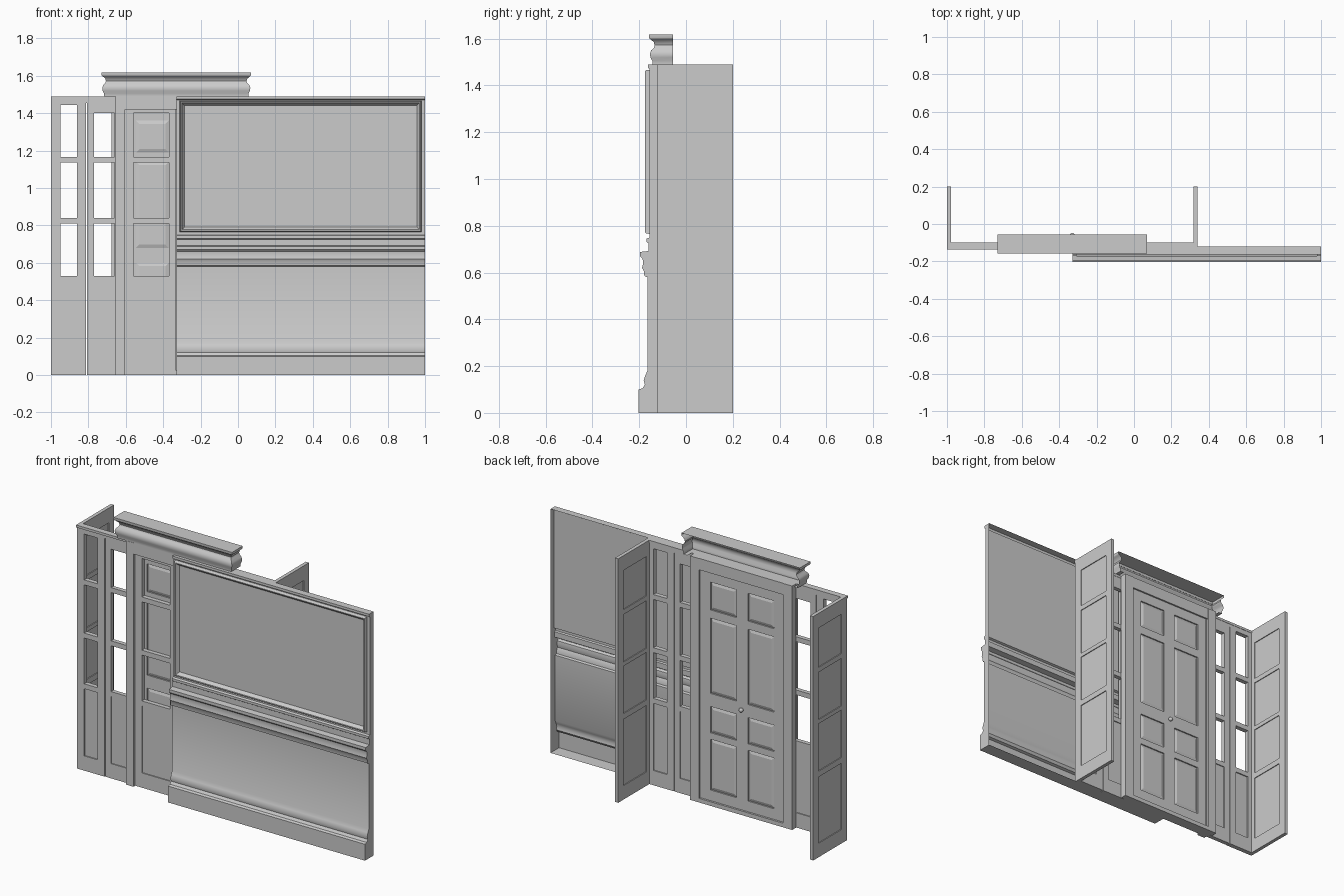
import bpy, bmesh

if "Cube" in bpy.data.objects:
    bpy.data.objects.remove(bpy.data.objects["Cube"])

C = -0.33          # centre line of the door and screen
TOP = 1.49


def finish(name, bm, smooth=False, recalc=True):
    bmesh.ops.remove_doubles(bm, verts=bm.verts, dist=1e-5)
    if recalc:
        bmesh.ops.recalc_face_normals(bm, faces=bm.faces)
    me = bpy.data.meshes.new(name)
    bm.to_mesh(me)
    bm.free()
    ob = bpy.data.objects.new(name, me)
    bpy.context.collection.objects.link(ob)
    if smooth:
        bpy.ops.object.select_all(action='DESELECT')
        ob.select_set(True)
        bpy.context.view_layer.objects.active = ob
        bpy.ops.object.shade_smooth_by_angle(angle=0.6)
    return ob


def quad(bm, pts):
    return bm.faces.new([bm.verts.new(p) for p in pts])


def box(name, x0, x1, y0, y1, z0, z1):
    bm = bmesh.new()
    bmesh.ops.create_cube(bm, size=1)
    for v in bm.verts:
        v.co = (x0 if v.co.x < 0 else x1, y0 if v.co.y < 0 else y1, z0 if v.co.z < 0 else z1)
    return finish(name, bm)


def leaf(name, us, vs, half, place, fill, raised=0):
    """Stile-and-rail leaf: odd cells are openings; fill = half thickness per row (0 = hole)."""
    bm = bmesh.new()
    nu, nv = len(us) - 1, len(vs) - 1

    def depth(i, j):
        if not (0 <= i < nu and 0 <= j < nv):
            return 0
        return fill[j // 2] if i % 2 and j % 2 else half

    panels = []
    for i in range(nu):
        for j in range(nv):
            d = depth(i, j)
            u0, u1, v0, v1 = us[i], us[i + 1], vs[j], vs[j + 1]
            if d:
                for s in (-d, d):
                    f = quad(bm, [place(u0, s, v0), place(u1, s, v0), place(u1, s, v1), place(u0, s, v1)])
                    if d != half:
                        panels.append(f)
            sides = [(-1, 0, (u0, v0), (u0, v1)), (1, 0, (u1, v0), (u1, v1)),
                     (0, -1, (u0, v0), (u1, v0)), (0, 1, (u0, v1), (u1, v1))]
            for di, dj, a, b in sides:
                e = depth(i + di, j + dj)
                if d <= e:
                    continue
                spans = [(-d, d)] if e == 0 else [(-d, -e), (e, d)]
                for s, t in spans:
                    quad(bm, [place(a[0], s, a[1]), place(b[0], s, b[1]),
                              place(b[0], t, b[1]), place(a[0], t, a[1])])
    bmesh.ops.remove_doubles(bm, verts=bm.verts, dist=1e-5)
    bmesh.ops.recalc_face_normals(bm, faces=bm.faces)
    if raised:
        bmesh.ops.inset_individual(bm, faces=panels, thickness=0.025, depth=raised)
    return finish(name, bm)


# Glazed screen: three leaves each side of the centre line
rows = [0, 0.09, 0.50, 0.53, 0.81, 0.84, 1.135, 1.165, 1.40, 1.455]
tall = rows[:-2] + [1.445, 1.47]
fill = [0.007, 0, 0, 0]
for s, side in ((-1, "left"), (1, "right")):
    def at(y):
        return lambda u, w, v: (C + s * u, y + w, v)
    leaf("inner_screen_leaf_" + side, [0.001, 0.04, 0.23, 0.275], rows, 0.013, at(-0.115), fill)
    leaf("middle_screen_leaf_" + side, [0.32, 0.33, 0.44, 0.478], rows, 0.013, at(-0.113), fill)
    leaf("outer_screen_leaf_" + side, [0.482, 0.53, 0.62, 0.67], tall, 0.014, at(-0.114), fill)

    # Solid panelled return walls
    leaf("return_wall_" + side, [-0.1, -0.075, 0.15, 0.2],
         [0, 0.085, 0.49, 0.525, 0.815, 0.84, 1.13, 1.16, 1.40, TOP], 0.011,
         lambda u, w, v: (C + s * 0.659 + w, u, v), [0.006] * 4)

    # Door posts with a raised back architrave
    a, b = sorted((C + s * 0.275, C + s * 0.325))
    box("door_post_" + side, a, b, -0.145, -0.07, 0, TOP)
    a, b = sorted((C + s * 0.285, C + s * 0.345))
    box("architrave_" + side, a, b, -0.098, -0.06, 0, TOP)

box("screen_head", C - 0.67, C + 0.67, -0.128, -0.1, 1.455, 1.475)
box("screen_cap", C - 0.67, C + 0.67, -0.135, -0.098, 1.475, TOP)
box("door_head", C - 0.325, C + 0.325, -0.143, -0.062, 1.42, TOP)
box("door_sill", C - 0.325, C + 0.325, -0.128, -0.06, 0, 0.025)

# Eight-panel door with raised fields
leaf("door", [C - 0.275, C - 0.215, C - 0.04, C + 0.04, C + 0.215, C + 0.275],
     [0.025, 0.09, 0.40, 0.44, 0.60, 0.68, 1.14, 1.19, 1.36, 1.42], 0.013,
     lambda u, w, v: (u, -0.085 + w, v), [0.005] * 4, raised=0.006)

# Knob on the door's rear face
bm = bmesh.new()
bmesh.ops.create_uvsphere(bm, u_segments=16, v_segments=10, radius=0.013)
bmesh.ops.translate(bm, verts=bm.verts, vec=(C, -0.06, 0.64))
finish("door_knob", bm, True)

# Hood cornice: profile swept round three sides, open at the back
profile = [(0, 1.49), (0.026, 1.49), (0.026, 1.505), (0.034, 1.52), (0.036, 1.535), (0.031, 1.55),
           (0.02, 1.56), (0.016, 1.572), (0.02, 1.585), (0.032, 1.596), (0.038, 1.60),
           (0.04, 1.603), (0.04, 1.617), (0, 1.617)]
bm = bmesh.new()


def ring(o, z):
    return [(C - 0.36 - o, -0.055, z), (C - 0.36 - o, -0.118 - o, z),
            (C + 0.36 + o, -0.118 - o, z), (C + 0.36 + o, -0.055, z)]


for p, q in zip(profile, profile[1:]):
    r, t = ring(*p), ring(*q)
    for i in range(3):
        quad(bm, [r[i], r[i + 1], t[i + 1], t[i]])
quad(bm, ring(0, 1.617))
finish("hood_cornice", bm, True)

# Wainscot wall: moulded profile run along x, hollow behind
section = [(-0.12, 0), (-0.203, 0), (-0.203, 0.10), (-0.186, 0.105), (-0.176, 0.12), (-0.181, 0.14),
           (-0.174, 0.16), (-0.165, 0.18), (-0.165, 0.58), (-0.178, 0.585), (-0.18, 0.605),
           (-0.188, 0.62), (-0.183, 0.64), (-0.186, 0.66), (-0.196, 0.67), (-0.196, 0.688),
           (-0.16, 0.692), (-0.16, 0.725), (-0.168, 0.73), (-0.168, 0.745), (-0.155, 0.75),
           (-0.155, 1.47), (-0.163, 1.475), (-0.163, TOP), (-0.12, TOP)]
bm = bmesh.new()
for (y0, z0), (y1, z1) in zip(section, section[1:]):
    quad(bm, [(-0.33, y0, z0), (1, y0, z0), (1, y1, z1), (-0.33, y1, z1)])
for x in (-0.33, 1):
    quad(bm, [(x, y, z) for y, z in section])
finish("wainscot_wall", bm, True)

# Moulded frame around the upper wall field
bm = bmesh.new()
steps = [(0, -0.155), (0.002, -0.170), (0.006, -0.175), (0.012, -0.174), (0.018, -0.164), (0.026, -0.155)]
for (i, y0), (k, y1) in zip(steps, steps[1:]):
    r, t = ([(-0.312 + o, y, 0.765 + o), (0.982 - o, y, 0.765 + o),
             (0.982 - o, y, 1.467 - o), (-0.312 + o, y, 1.467 - o)] for o, y in ((i, y0), (k, y1)))
    for n in range(4):
        m = (n + 1) % 4
        quad(bm, [r[n], r[m], t[m], t[n]])
finish("wall_panel_frame", bm, True)
